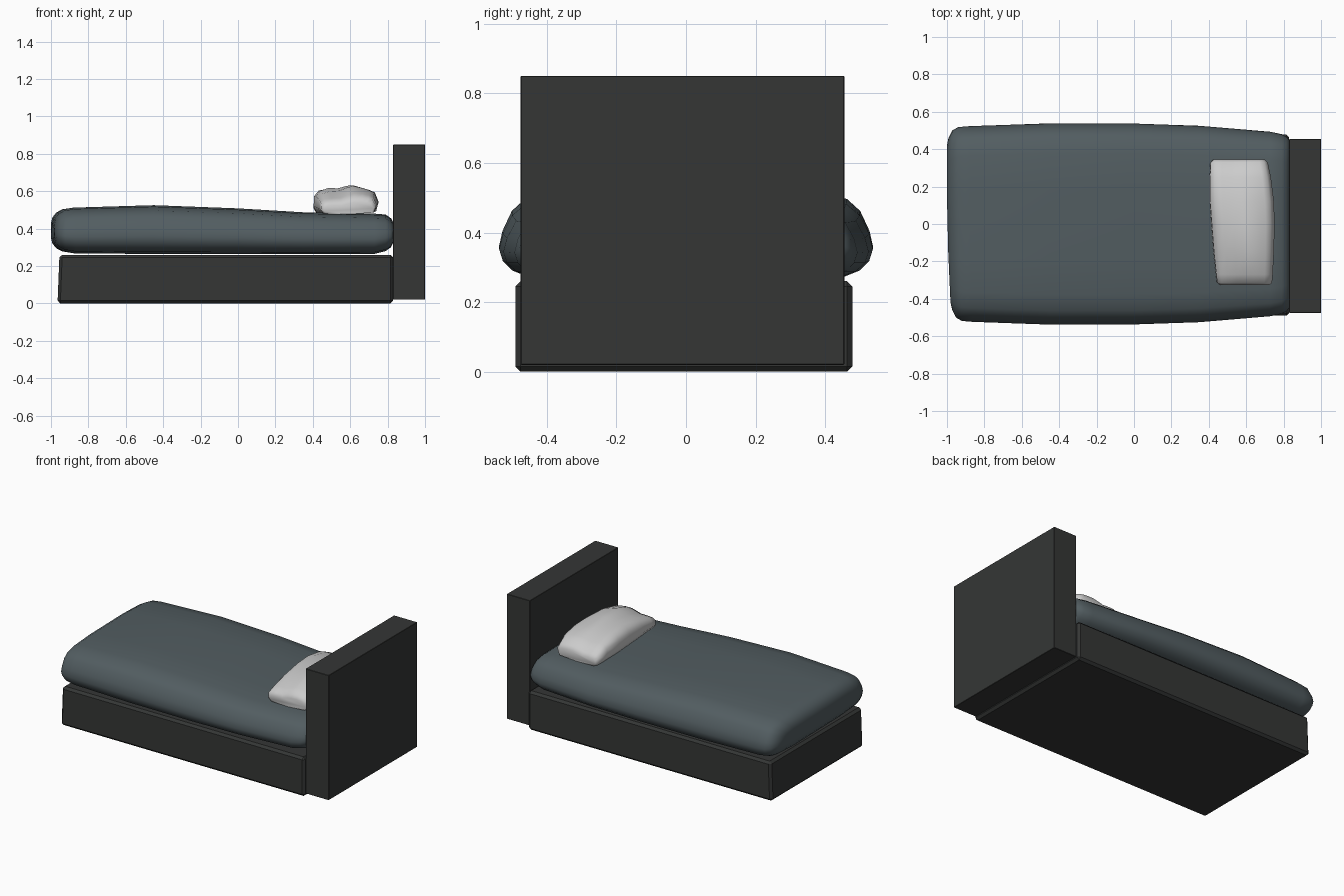
import bpy, bmesh, math

if "Cube" in bpy.data.objects:
    bpy.data.objects.remove(bpy.data.objects["Cube"])


def material(name, rgb):
    m = bpy.data.materials.new(name)
    m.diffuse_color = (*rgb, 1)
    m.use_nodes = True
    m.node_tree.nodes["Principled BSDF"].inputs["Base Color"].default_value = m.diffuse_color
    return m


def finish(name, bm, mat, angle):
    bmesh.ops.recalc_face_normals(bm, faces=bm.faces)
    me = bpy.data.meshes.new(name)
    bm.to_mesh(me)
    bm.free()
    ob = bpy.data.objects.new(name, me)
    bpy.context.collection.objects.link(ob)
    if mat:
        me.materials.append(mat)
    bpy.ops.object.select_all(action='DESELECT')
    ob.select_set(True)
    bpy.context.view_layer.objects.active = ob
    bpy.ops.object.shade_smooth_by_angle(angle=math.radians(angle))
    return ob


def box(name, lo, hi, mat, bevel):
    bm = bmesh.new()
    bmesh.ops.create_cube(bm, size=1)
    for v in bm.verts:
        v.co = [(a + b) / 2 + c * (b - a) for a, b, c in zip(lo, hi, v.co)]
    bmesh.ops.bevel(bm, geom=bm.edges[:], offset=bevel, segments=1, affect='EDGES')
    return finish(name, bm, mat, 30)


def loft(name, rings, mat, angle):
    bm = bmesh.new()
    rows = [[bm.verts.new(p) for p in r] for r in rings]
    n = len(rows[0])
    for a, b in zip(rows, rows[1:]):
        for i in range(n):
            j = (i + 1) % n
            bm.faces.new((a[i], a[j], b[j], b[i]))
    bm.faces.new(rows[0])
    bm.faces.new(rows[-1])
    return finish(name, bm, mat, angle)


dark = material("dark_fabric", (0.035, 0.037, 0.036))
slate = material("slate_fabric", (0.085, 0.11, 0.12))
linen = material("pale_linen", (0.55, 0.55, 0.55))

# Base and headboard
base = box("bed_base", (-0.965, -0.49, 0.0), (0.83, 0.478, 0.26), dark, 0.015)
for v in base.data.vertices:
    if v.co.x < -0.9:
        v.co.x += 0.04 * v.co.z
box("headboard", (0.83, -0.475, 0.02), (1.0, 0.455, 0.85), dark, 0.002)

# Duvet: rounded section swept along the bed (x, half width, low z, top z)
half = [(0.35, 1), (0.7, 0.97), (0.86, 0.89), (0.93, 0.76), (0.98, 0.54), (1, 0.36),
        (0.98, 0.22), (0.93, 0.11), (0.85, 0.04), (0.5, 0)]
section = half + [(-u, v) for u, v in reversed(half)]
stations = [(-1.0, 0.42, 0.35, 0.43), (-0.992, 0.46, 0.32, 0.46), (-0.972, 0.50, 0.295, 0.485),
            (-0.94, 0.518, 0.278, 0.503), (-0.88, 0.523, 0.268, 0.512),
            (-0.45, 0.538, 0.264, 0.525), (0, 0.537, 0.264, 0.508), (0.35, 0.525, 0.264, 0.487),
            (0.73, 0.493, 0.265, 0.48), (0.79, 0.48, 0.28, 0.475), (0.818, 0.465, 0.30, 0.455),
            (0.832, 0.445, 0.33, 0.43)]
rings = []
for x, w, lo, hi in stations:
    foot = max(0, (-x - 0.7) / 0.3)
    rings.append([(x - foot * 0.045 * min(0, u * w), u * w, lo + v * (hi - lo))
                  for u, v in section])
loft("duvet", rings, slate, 60)

# Pillow: lumpy profile swept across the bed (y, x min, x max, height scale)
profile = [(0.06, 0), (0.0, 0.25), (0.01, 0.62), (0.08, 0.80), (0.2, 0.87), (0.36, 0.86),
           (0.5, 0.96), (0.6, 1.0), (0.75, 0.94), (0.86, 0.88), (0.94, 0.80), (1.0, 0.45),
           (0.96, 0.1), (0.5, -0.02)]
slices = [(-0.325, 0.46, 0.725, 0.40), (-0.315, 0.443, 0.738, 0.56), (-0.27, 0.438, 0.742, 0.70),
          (-0.15, 0.425, 0.748, 0.93), (0.0, 0.413, 0.752, 1.0), (0.12, 0.404, 0.748, 0.97),
          (0.25, 0.404, 0.732, 0.84), (0.33, 0.408, 0.715, 0.58), (0.345, 0.425, 0.70, 0.40)]
rings = []
for y, x0, x1, h in slices:
    ring = []
    for u, v in profile:
        lump = 0.008 * math.sin(9 * y + 5 * u) * v
        ring.append((x0 + u * (x1 - x0), y, 0.478 + v * h * 0.152 + lump))
    rings.append(ring)
loft("pillow", rings, linen, 60)
